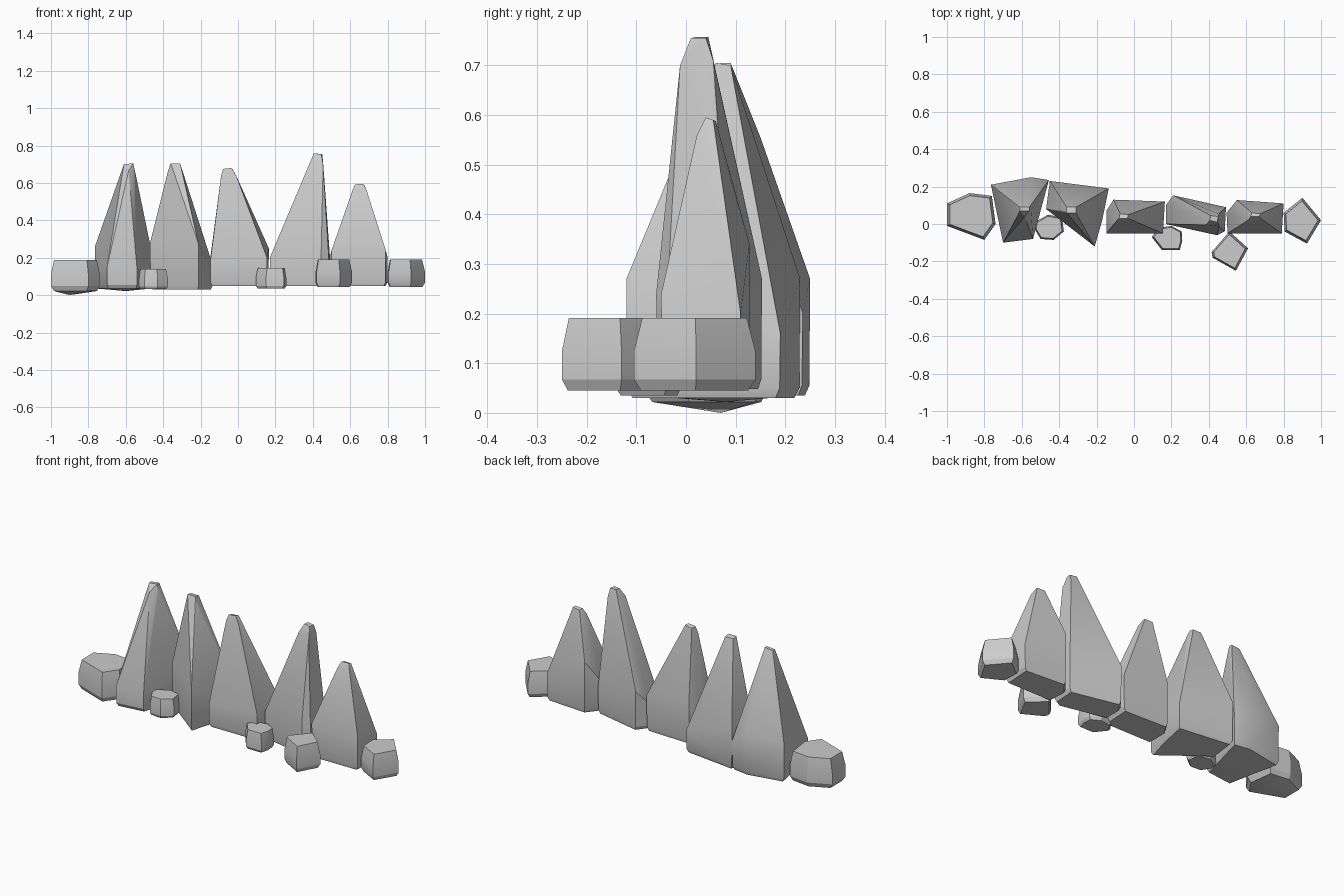
import bpy, bmesh
from math import radians
from mathutils import Vector


def hull_rock(name, points):
    """Faceted rock: convex hull around a few control points."""
    bm = bmesh.new()
    for p in points:
        bm.verts.new(p)
    bmesh.ops.convex_hull(bm, input=bm.verts[:])
    loose = [v for v in bm.verts if not v.link_faces]
    bmesh.ops.delete(bm, geom=loose, context='VERTS')
    bmesh.ops.dissolve_limit(bm, angle_limit=radians(2), verts=bm.verts[:], edges=bm.edges[:])
    bmesh.ops.recalc_face_normals(bm, faces=bm.faces[:])
    mesh = bpy.data.meshes.new(name)
    bm.to_mesh(mesh)
    bm.free()
    ob = bpy.data.objects.new(name, mesh)
    bpy.context.collection.objects.link(ob)
    bpy.context.view_layer.objects.active = ob
    for o in bpy.context.selected_objects:
        o.select_set(False)
    ob.select_set(True)
    bpy.ops.object.shade_smooth_by_angle(angle=radians(25))


def ring(outline, scale, z):
    c = sum((Vector(p[:2]) for p in outline), Vector((0, 0))) / len(outline)
    return [(*(c + (Vector(p[:2]) - c) * scale), z) for p in outline]


def spike(name, outline, tip, z0, extra=()):
    """Outline holds x, y and the height where that corner starts leaning to the tip."""
    pts = ring(outline, 0.93, z0) + ring(outline, 0.99, z0 + 0.02)
    pts += [p for p in outline] + list(tip) + list(extra)
    hull_rock(name, pts)


def boulder(name, outline, z0, z1, top=0.82, extra=()):
    h = z1 - z0
    pts = ring(outline, 0.88, z0 + 0.01) + ring(outline, 1.0, z0 + 0.2 * h)
    pts += ring(outline, 1.0, z0 + 0.55 * h) + ring(outline, top, z1 - 0.006)
    hull_rock(name, pts + list(extra))


# Tall pointed rocks, left to right
spike("spike_far_left",
      [(-0.765, 0.21, 0.26), (-0.55, 0.25, 0.27), (-0.455, 0.235, 0.2),
       (-0.54, -0.08, 0.14), (-0.70, -0.10, 0.15)],
      [(-0.61, 0.07, 0.70), (-0.56, 0.07, 0.705), (-0.56, 0.09, 0.705),
       (-0.61, 0.09, 0.70), (-0.55, 0.07, 0.66), (-0.585, 0.04, 0.665)], 0.035,
      [(-0.57, 0.15, 0.555), (-0.60, 0.08, 0.022)])
spike("spike_left",
      [(-0.45, 0.23, 0.27), (-0.135, 0.19, 0.16), (-0.17, 0.02, 0.2),
       (-0.21, -0.12, 0.27), (-0.28, -0.05, 0.2), (-0.47, 0.08, 0.28)],
      [(-0.36, 0.06, 0.705), (-0.31, 0.06, 0.705), (-0.31, 0.09, 0.70),
       (-0.36, 0.09, 0.70), (-0.375, 0.07, 0.66), (-0.295, 0.05, 0.66)], 0.03,
      [(-0.40, 0.09, 0.50)])
spike("spike_middle",
      [(-0.148, -0.05, 0.18), (0.155, -0.05, 0.2), (0.165, 0.12, 0.25),
       (-0.11, 0.13, 0.30), (-0.148, 0.07, 0.2)],
      [(-0.08, 0.03, 0.675), (-0.035, 0.03, 0.68), (-0.03, 0.05, 0.675),
       (-0.075, 0.055, 0.67), (-0.09, 0.02, 0.64), (-0.01, 0.02, 0.64)], 0.048)
spike("spike_tallest",
      [(0.17, 0.0, 0.2), (0.445, -0.06, 0.24), (0.485, -0.04, 0.2),
       (0.492, 0.09, 0.2), (0.21, 0.153, 0.27), (0.17, 0.1, 0.2)],
      [(0.405, 0.02, 0.757), (0.445, 0.01, 0.755), (0.45, 0.04, 0.755),
       (0.41, 0.045, 0.757), (0.385, -0.005, 0.71), (0.455, -0.012, 0.70),
       (0.455, 0.055, 0.71)], 0.048)
spike("spike_right",
      [(0.50, -0.05, 0.24), (0.79, -0.05, 0.24), (0.80, 0.11, 0.2),
       (0.55, 0.128, 0.34), (0.495, 0.06, 0.22)],
      [(0.625, 0.04, 0.592), (0.67, 0.04, 0.595), (0.675, 0.055, 0.59),
       (0.63, 0.06, 0.588), (0.612, 0.022, 0.56), (0.688, 0.022, 0.56)], 0.048)

# Small boulders along the foot
boulder("boulder_far_left",
        [(-1.0, 0.11), (-0.88, 0.165), (-0.76, 0.15), (-0.74, 0.0),
         (-0.80, -0.085), (-1.0, -0.01)], 0.012, 0.195, 0.88,
        [(-0.90, 0.07, 0.0)])
boulder("boulder_left",
        [(-0.53, 0.01), (-0.46, 0.05), (-0.385, 0.035), (-0.375, -0.04),
         (-0.43, -0.085), (-0.50, -0.08), (-0.53, -0.03)], 0.022, 0.145, 0.88)
boulder("boulder_middle",
        [(0.095, -0.07), (0.13, -0.02), (0.20, -0.01), (0.255, -0.04),
         (0.258, -0.09), (0.245, -0.14), (0.15, -0.14)], 0.025, 0.15, 0.88)
boulder("boulder_front",
        [(0.415, -0.15), (0.51, -0.04), (0.61, -0.13), (0.545, -0.25),
         (0.42, -0.18)], 0.035, 0.197, 0.86)
boulder("boulder_right",
        [(0.80, 0.06), (0.90, 0.14), (1.0, 0.02), (0.925, -0.105),
         (0.805, -0.04)], 0.035, 0.197, 0.86)
